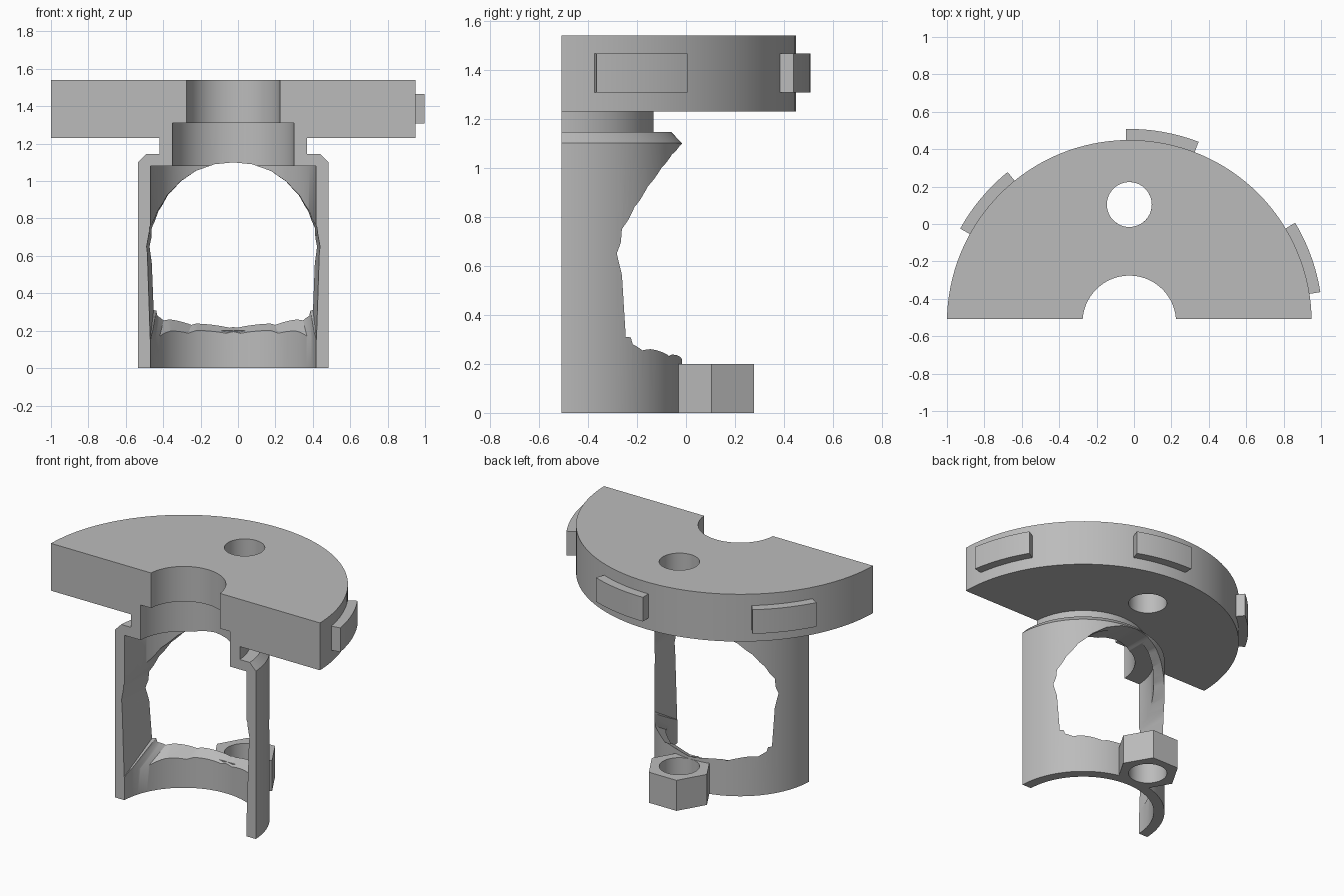
import bpy, bmesh, math
from mathutils import Matrix

cube = bpy.data.objects.get("Cube")
if cube:
    bpy.data.objects.remove(cube, do_unlink=True)

AX, AY = -0.025, -0.526      # axis of revolution
CUT_Y = -0.508               # flat section plane
HOLE_Y, HOLE_R = 0.104, 0.12
WALL_R = 0.51

grey = bpy.data.materials.new("plain grey")
grey.use_nodes = True
COLOUR = (0.5, 0.5, 0.5, 1)
grey.diffuse_color = COLOUR
grey.node_tree.nodes["Principled BSDF"].inputs["Base Color"].default_value = COLOUR


def finish(bm, name):
    bmesh.ops.recalc_face_normals(bm, faces=bm.faces[:])
    mesh = bpy.data.meshes.new(name)
    bm.to_mesh(mesh)
    bm.free()
    mesh.materials.append(grey)
    obj = bpy.data.objects.new(name, mesh)
    bpy.context.collection.objects.link(obj)
    return obj


def revolve(name, profile, start=0, end=360, steps=128):
    """Sweep a closed (radius, z) profile about the main axis."""
    bm = bmesh.new()
    full = end - start == 360
    rings = []
    for i in range(steps if full else steps + 1):
        a = math.radians(start + (end - start) * i / steps)
        rings.append([bm.verts.new((AX + r * math.cos(a), AY + r * math.sin(a), z))
                      for r, z in profile])
    pairs = list(zip(rings, rings[1:] + rings[:1])) if full else list(zip(rings, rings[1:]))
    n = len(profile)
    for p, q in pairs:
        for j in range(n):
            k = (j + 1) % n
            bm.faces.new((p[j], p[k], q[k], q[j]))
    if not full:
        bm.faces.new(rings[0])
        bm.faces.new(rings[-1][::-1])
    return finish(bm, name)


def cylinder(name, radius, y, z0, z1, sides):
    bm = bmesh.new()
    bmesh.ops.create_cone(bm, cap_ends=True, segments=sides, radius1=radius, radius2=radius,
                          depth=z1 - z0, matrix=Matrix.Translation((AX, y, (z0 + z1) / 2)))
    return finish(bm, name)


def cut(obj, cutter):
    """Subtract the cutter, then discard it."""
    mod = obj.modifiers.new("cut", 'BOOLEAN')
    mod.operation, mod.solver, mod.object = 'DIFFERENCE', 'EXACT', cutter
    bpy.ops.object.select_all(action='DESELECT')
    bpy.context.view_layer.objects.active = obj
    obj.select_set(True)
    bpy.ops.object.modifier_apply(modifier=mod.name)
    bpy.data.objects.remove(cutter, do_unlink=True)


def smooth(obj):
    bpy.ops.object.select_all(action='DESELECT')
    bpy.context.view_layer.objects.active = obj
    obj.select_set(True)
    bpy.ops.object.shade_smooth_by_angle(angle=math.radians(30))


def window_cutter():
    """Arched opening, widening towards the section plane."""
    # half width and height on the outer wall, then widening and drop per unit depth
    half = [(0, 0.22, 0, 0.37), (0.2, 0.238, 0, 0.5), (0.34, 0.26, 0, 0.65),
            (0.406, 0.28, 0.08, 0.69), (0.426, 0.31, 0.07, 0.6), (0.448, 0.65, 0.07, 0),
            (0.436, 0.75, 0.05, 0), (0.4, 0.84, 0.04, 0), (0.35, 0.925, 0.03, 0),
            (0.28, 1.0, 0.02, 0), (0.2, 1.055, 0.01, 0), (0.1, 1.09, 0, 0), (0, 1.1, 0, 0)]
    outline = [(1, p) for p in half] + [(-1, p) for p in half[-2:0:-1]]
    bm = bmesh.new()
    loops = []
    for y in (0.05, -0.65):
        loop = []
        for side, (w, z, widen, drop) in outline:
            depth = AY + math.sqrt(WALL_R ** 2 - w ** 2) - y
            loop.append(bm.verts.new((AX + side * (w + widen * depth), y, z - drop * depth)))
        loops.append(loop)
    back, front = loops
    bm.faces.new(back)
    bm.faces.new(front[::-1])
    for i in range(len(back)):
        k = (i + 1) % len(back)
        bm.faces.new((back[i], back[k], front[k], front[i]))
    bmesh.ops.triangulate(bm, faces=bm.faces[:])
    return finish(bm, "window_cutter")


def section_cutter():
    bm = bmesh.new()
    bmesh.ops.create_cube(bm, size=4, matrix=Matrix.Translation((0, CUT_Y - 2, 1)))
    return finish(bm, "section_cutter")


# Flange, neck and stepped tube in one turned body
body = revolve("flanged_tube", [
    (0.4425, 0), (WALL_R, 0), (WALL_R, 1.1), (0.466, 1.145), (0.394, 1.145), (0.394, 1.23),
    (0.975, 1.23), (0.975, 1.54), (0.25, 1.54), (0.25, 1.31), (0.325, 1.31),
    (0.325, 1.08), (0.4425, 1.08)])
cut(body, window_cutter())
cut(body, cylinder("flange_hole_cutter", HOLE_R, HOLE_Y, 1.15, 1.7, 64))
cut(body, section_cutter())
smooth(body)

# Raised tabs around the flange rim
for label, start in (("left", 9), ("back", 69), ("right", 129)):
    smooth(revolve(label + "_rim_tab", [(0.96, 1.307), (1.034, 1.307), (1.034, 1.465), (0.96, 1.465)],
                   start, start + 22, 12))

# Hexagonal boss at the foot, in line with the flange hole
bm = bmesh.new()
rings = {}
for z in (0, 0.2):
    for kind, radius in (("hex", 0.2), ("bore", HOLE_R)):
        ring = []
        for i in range(48):
            a = math.tau * i / 48
            r = radius
            if kind == "hex":
                r *= math.cos(math.pi / 6) / math.cos(a % (math.pi / 3) - math.pi / 6)
            ring.append(bm.verts.new((AX + r * math.cos(a), HOLE_Y + r * math.sin(a), z)))
        rings[kind, z] = ring
order = [rings["hex", 0], rings["hex", 0.2], rings["bore", 0.2], rings["bore", 0]]
for p, q in zip(order, order[1:] + order[:1]):
    for i in range(48):
        k = (i + 1) % 48
        bm.faces.new((p[i], p[k], q[k], q[i]))
smooth(finish(bm, "hex_boss"))
